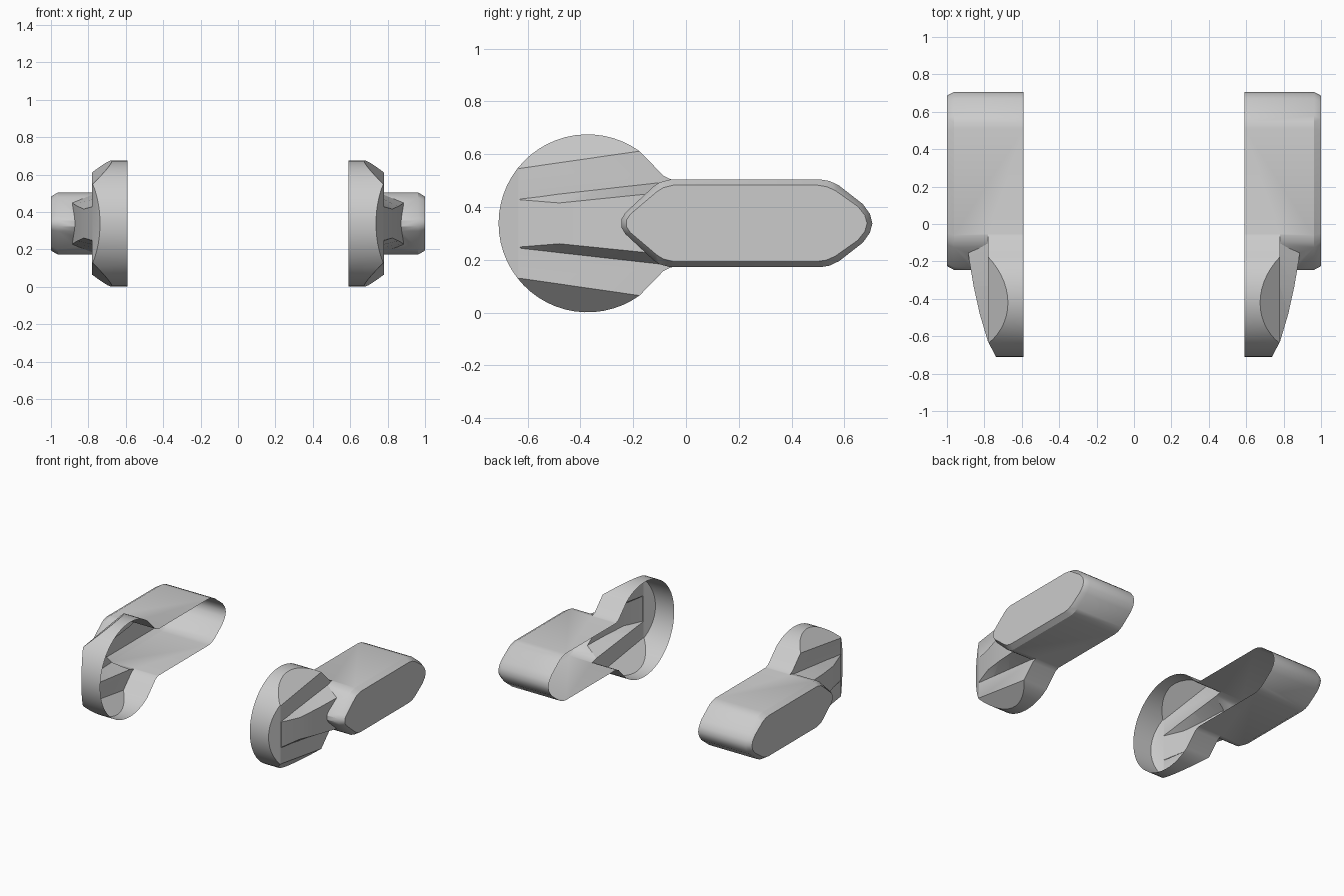
import bpy, bmesh, math
from mathutils import Vector

if "Cube" in bpy.data.objects:
    bpy.data.objects.remove(bpy.data.objects["Cube"])

X0 = 0.59          # open inner side
ZC = 0.338         # height of the symmetry plane


def loft(name, rings):
    """Closed solid skinned through rings of equal point count."""
    bm = bmesh.new()
    vs = [[bm.verts.new(p) for p in r] for r in rings]
    n = len(rings[0])
    for a, b in zip(vs, vs[1:]):
        for i in range(n):
            j = (i + 1) % n
            bm.faces.new((a[i], a[j], b[j], b[i]))
    bm.faces.new(vs[0])
    bm.faces.new(vs[-1])
    bmesh.ops.recalc_face_normals(bm, faces=bm.faces)
    me = bpy.data.meshes.new(name)
    bm.to_mesh(me)
    bm.free()
    ob = bpy.data.objects.new(name, me)
    bpy.context.collection.objects.link(ob)
    return ob


def symmetric(upper):
    """Mirror an upper (y, height) outline below the symmetry plane."""
    return upper + [(y, -h) for y, h in reversed(upper) if h > 1e-6]


def ring(outline, x):
    return [(x, y, ZC + h) for y, h in outline]


def cut(ob, co, no):
    """Slice off the side the normal points to and cap the hole."""
    bm = bmesh.new()
    bm.from_mesh(ob.data)
    r = bmesh.ops.bisect_plane(bm, geom=bm.verts[:] + bm.edges[:] + bm.faces[:],
                               plane_co=co, plane_no=Vector(no).normalized(),
                               clear_outer=True)
    edges = [e for e in r['geom_cut'] if isinstance(e, bmesh.types.BMEdge)]
    bmesh.ops.contextual_create(bm, geom=edges)
    bmesh.ops.recalc_face_normals(bm, faces=bm.faces)
    bm.to_mesh(ob.data)
    bm.free()


# long pod with pointed, rounded ends and a chamfered outer face
half = symmetric([(-0.245, 0.015), (-0.23, 0.04), (-0.125, 0.138), (-0.10, 0.155),
                  (-0.06, 0.166), (0.51, 0.166), (0.545, 0.16), (0.58, 0.143),
                  (0.67, 0.073), (0.697, 0.035), (0.706, 0.0)])
inner = [(0.23 + (y - 0.23) * 0.958, h * 0.87) for y, h in half]
pod = loft("pod_shell", [ring(half, X0), ring(half, 0.963), ring(inner, 1.0)])

# round head with a straight neck running into the pod
R, YC = 0.337, -0.373
arc = []
for i in range(21):
    a = math.pi - (math.pi - 0.945) * i / 20
    arc.append((YC + R * math.cos(a), R * math.sin(a) if i else 0.0))
head_outline = symmetric(arc + [(-0.085, 0.18), (-0.06, 0.168), (-0.03, 0.16)])
head = loft("round_head", [ring(head_outline, X0), ring(head_outline, 0.78)])

# slanted upper, lower and front facets of the head
for s in (1, -1):
    cut(head, (0.78, -0.63, ZC + s * 0.208), (1, -0.16, s * 1.11))
cut(head, (0.78, -0.63, ZC), (0.07, -0.037, 0))

# flaring ridge on the head
sections = []
for x, y in [(0.781, -0.628), (0.825, -0.48), (0.858, -0.33), (0.88, -0.20),
             (0.891, -0.12), (0.895, -0.04)]:
    t = (y + 0.63) / 0.59
    base, top = 0.095 + 0.066 * t, 0.062 + 0.06 * t
    top = base + (top - base) * min(1, (x - 0.772) / 0.05)
    sections.append([(0.66, y, ZC - base), (0.779, y, ZC - base), (x, y, ZC - top),
                     (x, y, ZC + top), (0.779, y, ZC + base), (0.66, y, ZC + base)])
ridge = loft("ridge", sections)

# fuse the parts into one shell
for part in (head, ridge):
    m = pod.modifiers.new("join", 'BOOLEAN')
    m.operation, m.solver, m.object = 'UNION', 'EXACT', part
dg = bpy.context.evaluated_depsgraph_get()
fused = bpy.data.meshes.new_from_object(pod.evaluated_get(dg))
pod.modifiers.clear()
pod.data = fused
for part in (head, ridge):
    bpy.data.objects.remove(part)

# open the inner side
bm = bmesh.new()
bm.from_mesh(fused)
bmesh.ops.remove_doubles(bm, verts=bm.verts, dist=0.0005)
bmesh.ops.delete(bm, geom=[f for f in bm.faces
                           if all(abs(v.co.x - X0) < 1e-3 for v in f.verts)],
                 context='FACES')
bm.to_mesh(fused)
bm.free()

# shading and the mirrored twin
pod.name = "side_pods"
bpy.context.view_layer.objects.active = pod
pod.select_set(True)
bpy.ops.object.shade_smooth_by_angle(angle=math.radians(30))
pod.modifiers.new("mirror", 'MIRROR').use_axis[0] = True
